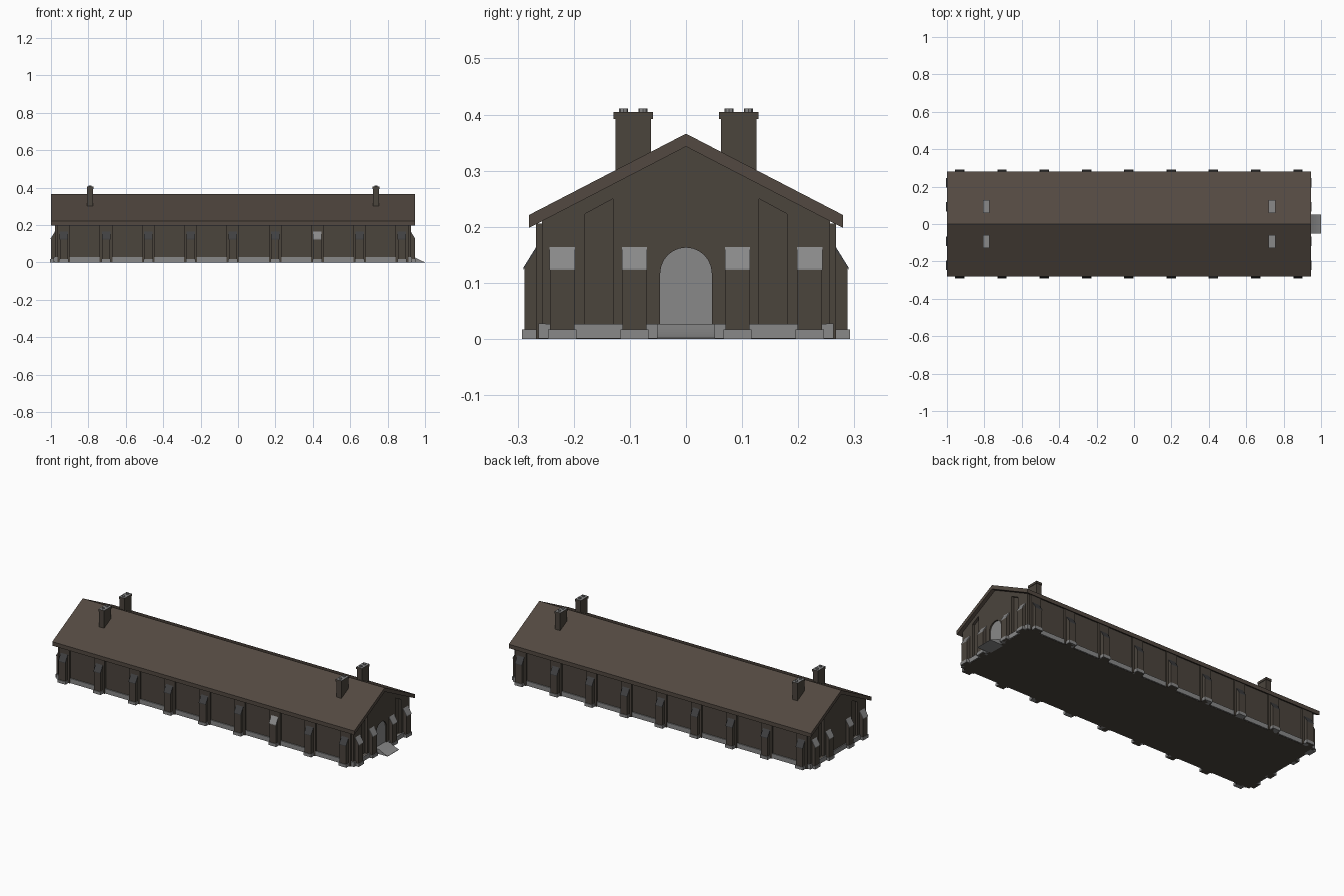
import bpy, bmesh, math
from mathutils import Vector

if "Cube" in bpy.data.objects:
    bpy.data.objects.remove(bpy.data.objects["Cube"])

def material(name, rgb):
    m = bpy.data.materials.new(name)
    m.diffuse_color = (*rgb, 1)
    m.use_nodes = True
    m.node_tree.nodes["Principled BSDF"].inputs["Base Color"].default_value = m.diffuse_color
    return m

WALL = material("wall brown", (0.07, 0.058, 0.046))
ROOF = material("roof brown", (0.085, 0.066, 0.052))
GREY = material("stone grey", (0.25, 0.25, 0.25))
SLATE = material("dark slate", (0.05, 0.05, 0.052))

CX = -0.0275          # centre of the hall along x
HL = 0.952            # half length of walls

def prism(name, pts, ext, mat):
    """Extrude a 3D polygon along a vector."""
    bm = bmesh.new()
    a = [bm.verts.new(Vector(p)) for p in pts]
    b = [bm.verts.new(Vector(p) + Vector(ext)) for p in pts]
    n = len(pts)
    bm.faces.new(a)
    bm.faces.new(b[::-1])
    for i in range(n):
        j = (i + 1) % n
        bm.faces.new((a[i], b[i], b[j], a[j]))
    bmesh.ops.recalc_face_normals(bm, faces=bm.faces)
    me = bpy.data.meshes.new(name)
    bm.to_mesh(me)
    bm.free()
    me.materials.append(mat)
    ob = bpy.data.objects.new(name, me)
    bpy.context.collection.objects.link(ob)
    return ob

def box(name, x0, x1, y0, y1, z0, z1, mat):
    return prism(name, [(x0, y0, z0), (x1, y0, z0), (x1, y1, z0), (x0, y1, z0)],
                 (0, 0, z1 - z0), mat)

def top_colour(ob, mat):
    """Give upward faces a second colour."""
    ob.data.materials.append(mat)
    for p in ob.data.polygons:
        if p.normal.z > 0.3:
            p.material_index = 1

def cut(target, cutter):
    m = target.modifiers.new("cut", 'BOOLEAN')
    m.operation = 'DIFFERENCE'
    m.solver = 'EXACT'
    m.object = cutter
    bpy.context.view_layer.objects.active = target
    bpy.ops.object.modifier_apply(modifier=m.name)
    bpy.data.objects.remove(cutter)

def arch(x, r, spring):
    pts = [(x, -r, 0), (x, r, 0)]
    for i in range(13):
        t = math.pi * i / 12
        pts.append((x, r * math.cos(t), spring + r * math.sin(t)))
    return pts

# Hall body with gabled ends
body = prism("hall_walls", [(CX - HL, y, z) for y, z in
             [(-0.257, 0), (0.257, 0), (0.257, 0.212), (0, 0.345), (-0.257, 0.212)]],
             (2 * HL, 0, 0), WALL)

# Tall recessed panels with slanted heads on both gables
for end in (-1, 1):
    for s in (-1, 1):
        x = CX + end * (HL - 0.015)
        c = prism("cutter", [(x, s * 0.13, 0.027), (x, s * 0.18, 0.027),
                             (x, s * 0.18, 0.223), (x, s * 0.13, 0.25)],
                  (end * 0.05, 0, 0), WALL)
        cut(body, c)

# Arched doorway and door
xd = CX + HL
cut(body, prism("cutter", arch(xd - 0.012, 0.046, 0.117), (0.05, 0, 0), WALL))
prism("door", arch(xd - 0.013, 0.046, 0.117), (0.005, 0, 0), GREY)

# Roof slab, both slopes
prism("roof", [(CX - 0.9725, y, z) for y, z in
      [(-0.28, 0.221), (0, 0.366), (0.28, 0.221), (0.28, 0.198), (0, 0.343), (-0.28, 0.198)]],
      (1.945, 0, 0), ROOF)

# Stone plinth strips along the walls
P = 0.006
for s in (-1, 1):
    y0, y1 = sorted((s * 0.25, s * (0.257 + P)))
    box("side_plinth", CX - HL - P, CX + HL + P, y0, y1, 0.001, 0.028, GREY)
    x0, x1 = sorted((CX + s * (HL - 0.014), CX + s * (HL + P)))
    box("gable_plinth", x0, x1, -0.257, 0.257, 0.001, 0.027, GREY)

def buttress(centre, out, wall, tip, cap_mat):
    """Stepped buttress with sloping cap; out is the outward direction."""
    o, c = Vector(out), Vector(centre)
    side = Vector((-o.y, o.x, 0))
    up = Vector((0, 0, 1))
    def P3(d, z, w):
        return c + o * d + up * z + side * w
    w = 0.0215
    prism("buttress", [P3(d, z, -w) for d, z in
          [(wall - 0.01, 0), (tip, 0), (tip, 0.127), (wall, 0.16), (wall - 0.01, 0.16)]],
          side * 2 * w, WALL)
    w = 0.0225
    prism("buttress_cap", [P3(d, z, -w) for d, z in
          [(tip + 0.002, 0.123), (tip + 0.002, 0.127), (wall, 0.164), (wall, 0.158)]],
          side * 2 * w, cap_mat)
    w = 0.025
    prism("buttress_base", [P3(d, z, -w) for d, z in
          [(wall - 0.01, 0), (tip + 0.004, 0), (tip + 0.004, 0.017), (wall - 0.01, 0.017)]],
          side * 2 * w, GREY)

# Side pilasters with buttresses
for i in range(9):
    x = CX + (i - 4) * 0.226
    for s in (-1, 1):
        y0, y1 = sorted((s * 0.25, s * 0.267))
        box("pilaster", x - 0.034, x + 0.034, y0, y1, 0, 0.206, WALL)
        cap = GREY if (i == 6 and s == -1) else SLATE
        buttress((x, 0, 0), (0, s, 0), 0.267, 0.288, cap)

# Gable buttresses
for end in (-1, 1):
    for y in (-0.2205, -0.092, 0.092, 0.2205):
        buttress((CX, y, 0), (end, 0, 0), HL, 0.973, GREY)

# Curved ramp step at the door
xs = CX + HL
ramp = [(xs - 0.01, -0.052, 0), (1.0, -0.052, 0)]
for i in range(7):
    t = i / 6
    ramp.append((1.0 - 0.055 * t, -0.052, 0.002 + 0.025 * t ** 1.3))
ramp.append((xs - 0.01, -0.052, 0.027))
prism("door_step", ramp, (0, 0.104, 0), GREY)

# Chimneys with flared caps and pots
for x in (-0.79, 0.738):
    for s in (-1, 1):
        y = s * 0.094
        box("chimney", x - 0.016, x + 0.016, y - 0.032, y + 0.032, 0.28, 0.395, WALL)
        cap = box("chimney_cap", x - 0.0185, x + 0.0185, y - 0.035, y + 0.035, 0.392, 0.405, WALL)
        top_colour(cap, GREY)
        for d in (-0.017, 0.017):
            pts = [(x + 0.008 * math.cos(k * math.pi / 4), y + d + 0.008 * math.sin(k * math.pi / 4), 0.403)
                   for k in range(8)]
            prism("chimney_pot", pts, (0, 0, 0.008), GREY)
